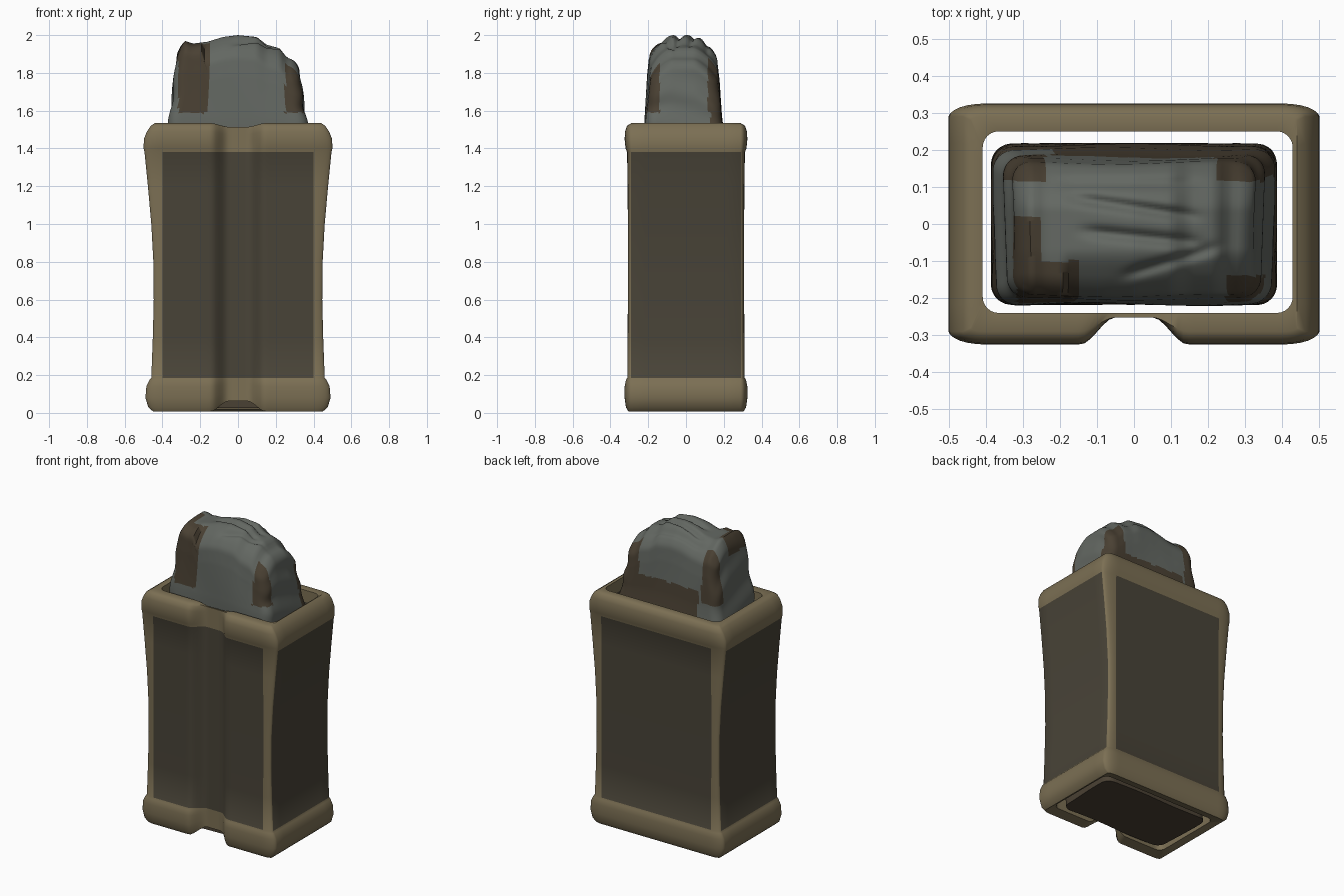
import bpy, bmesh, math
from mathutils import Vector

cube = bpy.data.objects.get("Cube")
if cube:
    bpy.data.objects.remove(cube, do_unlink=True)


def material(name, rgb):
    m = bpy.data.materials.new(name)
    m.use_nodes = True
    m.diffuse_color = (*rgb, 1)
    m.node_tree.nodes["Principled BSDF"].inputs["Base Color"].default_value = (*rgb, 1)
    return m


tan = material("tan_trim", (0.20, 0.16, 0.088))
olive = material("dark_olive_panel", (0.066, 0.057, 0.039))
grey = material("stone_grey", (0.125, 0.137, 0.122))
brown = material("worn_brown", (0.068, 0.052, 0.033))


def finish(bm, name, mats, angle):
    bmesh.ops.recalc_face_normals(bm, faces=bm.faces)
    mesh = bpy.data.meshes.new(name)
    bm.to_mesh(mesh)
    bm.free()
    for m in mats:
        mesh.materials.append(m)
    ob = bpy.data.objects.new(name, mesh)
    bpy.context.collection.objects.link(ob)
    bpy.ops.object.select_all(action='DESELECT')
    ob.select_set(True)
    bpy.context.view_layer.objects.active = ob
    bpy.ops.object.shade_smooth_by_angle(angle=math.radians(angle))
    return ob


def smooth(a, b, x):
    t = min(1, max(0, (x - a) / (b - a)))
    return t * t * (3 - 2 * t)


def interp(table, x):
    if x <= table[0][0]:
        return table[0][1]
    for (x0, y0), (x1, y1) in zip(table, table[1:]):
        if x <= x1:
            return y0 + (y1 - y0) * (x - x0) / (x1 - x0)
    return table[-1][1]


# --- Open sleeve: lofted rounded rectangles with a finger groove in front ---
CX, CY = 0.40, 0.29
FRONT, SIDE, CORNER = 48, 8, 6


def groove(x):
    return 1 - smooth(0.05, 0.145, abs(x))


def ring(z, w, d, cx=CX, cy=CY, shift=(0, 0), notch=True, lift=0.0):
    """Perimeter points; returns them with a flag telling straight spans apart."""
    cy = min(cy, d - 0.01)
    corners = [(-cx, -cy), (cx, -cy), (cx, cy), (-cx, cy)]
    pts, flags = [], []
    for k in range(4):
        a, b = corners[k], corners[(k + 1) % 4]
        n = SIDE if k % 2 else FRONT
        out = [(0, -1), (1, 0), (0, 1), (-1, 0)][k]
        for i in range(n):
            t = i / n
            x = a[0] + (b[0] - a[0]) * t + out[0] * (w - cx)
            y = a[1] + (b[1] - a[1]) * t + out[1] * (d - cy)
            h = z
            if k == 0:
                g = groove(x)
                if notch:
                    y = -(d + (0.252 - d) * g)
                h += lift * g
            pts.append((x + shift[0], y + shift[1], h))
            flags.append(True)
        for i in range(CORNER):
            q = math.pi / 2 * (k - 1 + i / CORNER)
            pts.append((b[0] + (w - cx) * math.cos(q) + shift[0],
                        b[1] + (d - cy) * math.sin(q) + shift[1], z))
            flags.append(False)
    return pts, flags


PANEL_LOW, PANEL_HIGH = 0.185, 1.38
profile = [(0.008, 0.45, 0.305), (0.03, 0.475, 0.318), (0.08, 0.49, 0.325),
           (0.14, 0.485, 0.325), (0.175, 0.468, 0.318), (PANEL_LOW, 0.459, 0.311),
           (0.4, 0.451, 0.309), (0.6, 0.446, 0.308), (0.8, 0.448, 0.308),
           (1.0, 0.459, 0.308), (1.2, 0.477, 0.309), (PANEL_HIGH, 0.495, 0.312),
           (1.40, 0.5, 0.32), (1.45, 0.498, 0.325), (1.49, 0.482, 0.322),
           (1.52, 0.462, 0.312), (1.534, 0.44, 0.29)]
rings = []
for z, w, d in profile:
    lift = 0.055 * (1 - smooth(0, 0.18, z)) - 0.02 * smooth(1.4, 1.53, z)
    rings.append(ring(z, w, d, lift=lift))
for z, lift in ((1.528, -0.015), (1.45, 0), (0.15, 0), (0.02, 0.05)):
    rings.append(ring(z, 0.418, 0.245, 0.375, 0.202, (0.01, 0.005), False, lift))

bm = bmesh.new()
loops = [[bm.verts.new(p) for p in pts] for pts, _ in rings]
flags = rings[0][1]
count = len(flags)
outer = len(profile)
for j, low in enumerate(loops):
    high = loops[(j + 1) % len(loops)]
    for i in range(count):
        n = (i + 1) % count
        f = bm.faces.new((low[i], low[n], high[n], high[i]))
        z = (low[i].co.z + high[i].co.z) / 2
        panel = j < outer - 1 and flags[i] and PANEL_LOW < z < PANEL_HIGH
        lining = j == outer + 1
        f.material_index = 1 if panel or lining else 0
finish(bm, "sleeve", [tan, olive], 50)

# --- Worn block standing inside the sleeve ---
ridge = [(-0.33, 1.93), (-0.28, 1.97), (-0.24, 1.955), (-0.16, 1.965), (-0.08, 1.99),
         (0.0, 2.0), (0.1, 1.99), (0.15, 1.95), (0.22, 1.93), (0.26, 1.88), (0.33, 1.86)]
half_x = [(0, 0.38), (1.4, 0.38), (1.55, 0.365), (1.7, 0.348), (1.85, 0.335), (2, 0.325)]
half_y = [(0, 0.215), (1.4, 0.213), (1.6, 0.2), (1.85, 0.188), (2, 0.175)]
# creases across the top: centre x, centre y, half length, slope, depth
creases = [(0.0, 0.045, 0.17, -0.15, 0.025), (0.02, -0.035, 0.16, -0.1, 0.022),
           (0.1, -0.1, 0.13, 0.3, 0.018), (-0.02, 0.11, 0.2, 0.0, 0.015)]
R = 0.055


def top_height(x, y):
    h = interp(ridge, x)
    edge = smooth(0.05, 0.19, abs(y + 0.015))
    h -= edge * (0.02 if x < -0.18 and y < 0 else 0.075)
    for cx, cy, half, slope, depth in creases:
        off = y - cy - slope * (x - cx)
        fade = 1 - smooth(half * 0.6, half * 1.2, abs(x - cx))
        h -= depth * fade * math.exp(-(off / 0.016) ** 2)
    return h


def shape(co):
    s = (co.z + 1) / 2
    z = 0.025 + (s / 0.25 * 1.425 if s < 0.25 else 1.425 + (s - 0.25) / 0.75 * 0.55)
    hx, hy = interp(half_x, z), interp(half_y, z)
    p = Vector((co.x * hx, co.y * hy, z))
    core = Vector((max(R - hx, min(hx - R, p.x)), max(R - hy, min(hy - R, p.y)),
                   min(2 - R, z)))
    d = p - core
    if d.length > 1e-6:
        p = core + d.normalized() * max(abs(c) for c in d)
    upper = smooth(1.45, 2.0, p.z)
    # slanting folds on the sides, strongest toward the left end
    fold = 0.006 * math.sin(22 * p.z + 9 * p.y) * smooth(0.2, 0.34, abs(p.x))
    p.x += fold * (1 if p.x > 0 else -1)
    p.y += 0.004 * math.sin(11 * p.x + 6 * p.z) - 0.014 * smooth(1.3, 1.6, p.z)
    p.z += upper * (top_height(p.x, p.y) - 2)
    return p


def is_worn(c):
    x, y, z = c
    if z < 1.4:
        return True
    if y > 0.13 and z < 1.66 and x > -0.22:
        return True
    if z < 1.59:
        return False
    if y < -0.1 and -0.315 < x < -0.155:
        return True
    if y < 0.02 and z > 1.86 and x < -0.25:
        return True
    if y < -0.14 and x > 0.25:
        return True
    return y > 0.115 and (x > 0.22 or x < -0.24)


bm = bmesh.new()
bmesh.ops.create_cube(bm, size=2)
bmesh.ops.subdivide_edges(bm, edges=bm.edges[:], cuts=43, use_grid_fill=True)
for v in bm.verts:
    v.co = shape(v.co)
for f in bm.faces:
    f.material_index = int(is_worn(f.calc_center_median()))
finish(bm, "worn_block", [grey, brown], 60)
